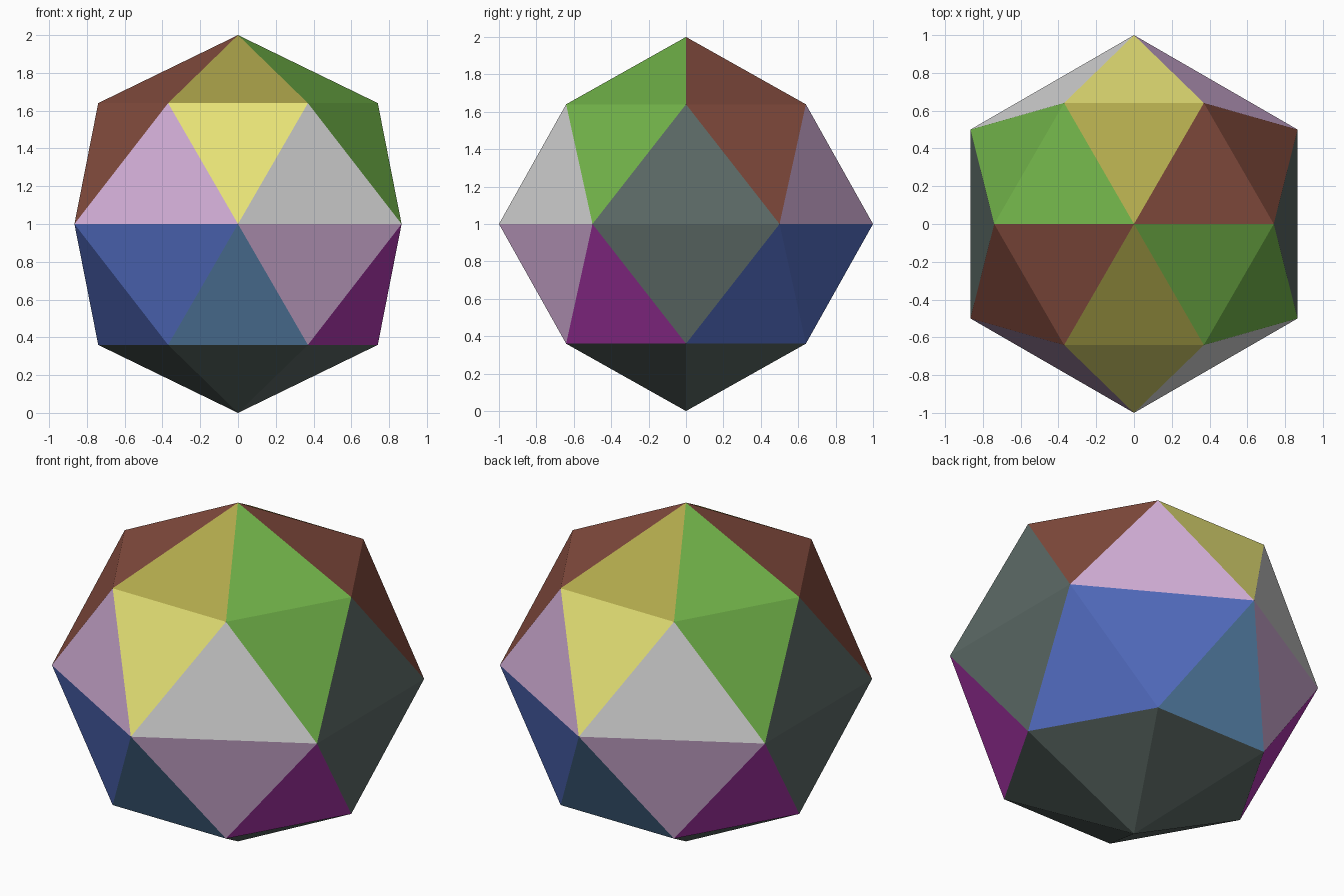
import bpy, bmesh, math

if "Cube" in bpy.data.objects:
    bpy.data.objects.remove(bpy.data.objects["Cube"])

# sRGB 0-255 to linear
def linear(c):
    c /= 255
    return c / 12.92 if c <= 0.04045 else ((c + 0.055) / 1.055) ** 2.4

PALETTE = {
    "pale_yellow": (230, 226, 118), "olive": (176, 168, 76),
    "green": (112, 177, 72), "brown": (132, 76, 62),
    "pink": (214, 177, 218), "light_grey": (220, 220, 220),
    "slate": (92, 106, 102), "blue": (82, 108, 192),
    "steel_blue": (98, 146, 190), "purple": (176, 55, 176),
}
NAMES = list(PALETTE)

mesh = bpy.data.meshes.new("faceted_ball")
ball = bpy.data.objects.new("faceted_ball", mesh)
bpy.context.collection.objects.link(ball)
for name, rgb in PALETTE.items():
    mat = bpy.data.materials.new(name)
    mat.diffuse_color = (*map(linear, rgb), 1)
    mat.use_nodes = True
    mat.node_tree.nodes["Principled BSDF"].inputs["Base Color"].default_value = mat.diffuse_color
    mesh.materials.append(mat)

bm = bmesh.new()

def ring(radius, z, start):
    return [bm.verts.new((radius * math.cos(math.radians(start + 60 * k)),
                          radius * math.sin(math.radians(start + 60 * k)), z))
            for k in range(6)]

def face(verts, colour):
    bm.faces.new(verts).material_index = NAMES.index(colour)

# Three six-sided rings and two poles
top, bottom = bm.verts.new((0, 0, 2)), bm.verts.new((0, 0, 0))
upper, middle, lower = ring(0.74, 1.64, 0), ring(1, 1, 30), ring(0.74, 0.36, 0)

# Colours repeat every half turn, so each list holds three sectors
CAP = ["brown", "olive", "green"]
UPPER_DOWN = ["brown", "pale_yellow", "green"]
UPPER_UP = ["slate", "pink", "light_grey"]
LOWER_DOWN = ["slate", "blue", "pink"]
LOWER_UP = ["blue", "steel_blue", "purple"]

for k in range(6):
    n, p, c = (k + 1) % 6, (k - 1) % 6, k % 3
    face((top, upper[k], upper[n]), CAP[c])
    face((upper[n], upper[k], middle[k]), UPPER_DOWN[c])
    face((upper[k], middle[p], middle[k]), UPPER_UP[c])
    face((middle[k], middle[p], lower[k]), LOWER_DOWN[c])
    face((middle[k], lower[k], lower[n]), LOWER_UP[c])
    face((bottom, lower[n], lower[k]), "slate")

bmesh.ops.recalc_face_normals(bm, faces=bm.faces)
bm.to_mesh(mesh)
bm.free()
